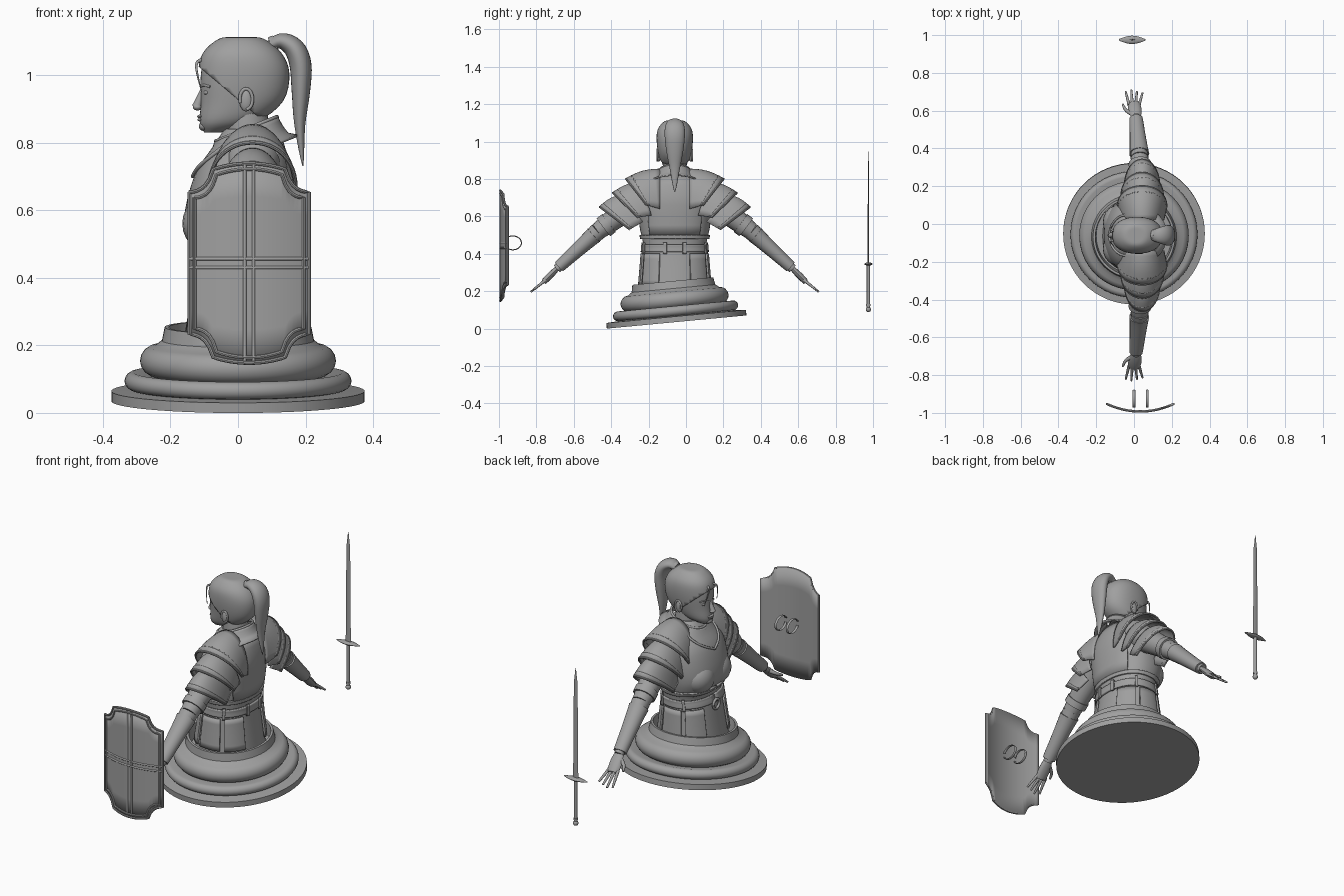
import bpy, bmesh
from math import sin, cos, pi, tau, sqrt, radians, copysign
from mathutils import Vector, Matrix

if "Cube" in bpy.data.objects:
    bpy.data.objects.remove(bpy.data.objects["Cube"], do_unlink=True)

grey = bpy.data.materials.new("stone_grey")
grey.use_nodes = True
shade = (.35, .35, .35, 1)
grey.diffuse_color = shade
grey.node_tree.nodes["Principled BSDF"].inputs["Base Color"].default_value = shade

ORIGIN = Vector()
FIGURE = Vector((0, -.06, 0))  # centre line of the figure
SWORD = Vector((-.01, .975, 0))
X, Y, Z = Vector((1, 0, 0)), Vector((0, 1, 0)), Vector((0, 0, 1))


def finish(name, bm, place=FIGURE, thickness=0):
    bmesh.ops.recalc_face_normals(bm, faces=bm.faces[:])
    mesh = bpy.data.meshes.new(name)
    bm.to_mesh(mesh)
    bm.free()
    mesh.materials.append(grey)
    mesh.shade_smooth()
    mesh.set_sharp_from_angle(angle=radians(38))
    part = bpy.data.objects.new(name, mesh)
    part.location = place
    bpy.context.collection.objects.link(part)
    if thickness:
        modifier = part.modifiers.new("thickness", 'SOLIDIFY')
        modifier.thickness = thickness
        modifier.offset = 0
    return part


def steps(count):
    """Fractions from zero to one."""
    return [i / count for i in range(count + 1)]


def around(count):
    return [tau * i / count for i in range(count)]


def skin(rows, closed=True, caps=True):
    """Join rows of points into a surface."""
    bm = bmesh.new()
    grid = [[bm.verts.new(point) for point in row] for row in rows]
    count = len(grid[0])
    for low, high in zip(grid, grid[1:]):
        for i in range(count if closed else count - 1):
            j = (i + 1) % count
            bm.faces.new((low[i], low[j], high[j], high[i]))
    if closed and caps:
        bm.faces.new(grid[0])
        bm.faces.new(grid[-1])
    return bm


def smooth(keys, parts=4):
    """Pass a smooth curve through the keys."""
    keys = [Vector(key) for key in keys]
    padded = [keys[0], *keys, keys[-1]]
    curve = []
    for a, b, c, d in zip(padded, padded[1:], padded[2:], padded[3:]):
        for t in steps(parts)[:-1]:
            curve.append(b + (c - a) * (t / 2) + (a * 2 - b * 5 + c * 4 - d) * (t * t / 2)
                         + (b * 3 - a - c * 3 + d) * (t ** 3 / 2))
    return curve + [keys[-1]]


def tube(name, path, start, end=None, bulge=0, flat=1, wide=X, sides=12, place=FIGURE, parts=4):
    """Sweep an ellipse whose radius runs from start to end; 'wide' is its unflattened direction."""
    path = smooth(path, parts)
    end = start if end is None else end
    last = len(path) - 1
    rows = []
    for i, point in enumerate(path):
        t = i / last
        radius = start + (end - start) * t + bulge * sin(pi * t)
        along = (path[min(i + 1, last)] - path[max(i - 1, 0)]).normalized()
        v = (wide - along * wide.dot(along)).normalized()
        u = along.cross(v) * flat
        rows.append([point + (u * cos(a) + v * sin(a)) * radius for a in around(sides)])
    return finish(name, skin(rows), place)


def blob(name, centre, radii, place=FIGURE):
    bm = bmesh.new()
    bmesh.ops.create_uvsphere(bm, u_segments=20, v_segments=12, radius=1)
    shape = Matrix.Translation(centre) @ Matrix.Diagonal((*radii, 1))
    bmesh.ops.transform(bm, verts=bm.verts, matrix=shape)
    return finish(name, bm, place)


def outline(level, angle, out=0):
    """Rounded cross-section of a level: height, front, back, half width."""
    height, front, back, half = level
    ease = lambda value: copysign(abs(value) ** .9, value)
    return Vector(((front + back) / 2 + ((back - front) / 2 + out) * ease(cos(angle)),
                   (half + out) * ease(sin(angle)), height))


def body(levels, out=0):
    return skin([[outline(level, a, out) for a in around(48)] for level in smooth(levels)])


# Tilted plinth: slab, two rounded mouldings and a hollow rim
profile = [(.375, 0), (.375, .03)]
for radius, height, bead in ((.31, .06, .026), (.245, .12, .045)):
    profile += [(radius + bead * cos(a), height + bead * sin(a))
                for a in (pi * (t - .5) for t in steps(8))]
profile += [(.225, .18), (.217, .22), (.205, .22), (.2, .15)]
plinth = finish("plinth", skin([[(r * cos(a), r * sin(a), z) for a in around(64)] for r, z in profile]),
                Vector((0, -.05, .035)))
plinth.rotation_euler.x = radians(5.4)

# Torso
torso = [(.16, -.17, .16, .19), (.4, -.13, .13, .17), (.46, -.12, .13, .17), (.56, -.16, .14, .19),
         (.7, -.13, .15, .19), (.78, -.08, .13, .14), (.84, -.04, .11, .07)]
finish("torso", body(torso))


def on_torso(height, angle, out):
    levels = smooth(torso)
    for low, high in zip(levels, levels[1:]):
        if low[0] <= height <= high[0]:
            return outline(low.lerp(high, (height - low[0]) / (high[0] - low[0])), angle, out)


def panel(name, middle, half, bottom, top, out):
    """Plate that follows the torso."""
    rows = [[on_torso(bottom + (top - bottom) * t, middle + half * (2 * s - 1), out) for s in steps(40)]
            for t in steps(6)]
    finish(name, skin(rows, closed=False), thickness=.01)


panel("back_plate", 0, .75, .5, .82, .006)
panel("waist_rim", 0, pi, .48, .5, .006)
panel("belt", 0, pi, .41, .45, .008)
for side in (-1, 1):
    for turn in (.75, 1.55, 2.35):
        panel("tasset", side * turn, .33, .23, .4, .008)
    for turn in (.25, 1.1, 2):
        panel("belt_loop", side * turn, .05, .4, .46, .015)
    blob("breast_plate_side", (-.085, side * .07, .56), (.08, .09, .085))
    tube("neck_trim", [on_torso(.7 + .1 * t, pi - side * t, .004) for t in steps(4)], .006, wide=Z)
tube("buckle", [(-.143, .026 * cos(tau * t), .4 + .026 * sin(tau * t)) for t in steps(8)], .007)

# Neck and standing collar, higher at the nape
tube("neck", [(.035, 0, .76), (.02, 0, .93)], .07, .06, wide=Y, sides=24)
rows = []
for t in steps(5):
    radius = .15 - .06 * sqrt(t)
    rows.append([Vector((.025 + radius * cos(a), (radius - .006 * t) * sin(a),
                         .76 + .08 * t + .4 * radius * cos(a))) for a in around(40)])
finish("collar", skin(rows, caps=False), thickness=.008)
tube("collar_rim", rows[-1] + rows[-1][:1], .006, wide=Z, parts=1)

# Head and swept-back hair
head = [(.83, -.1, -.05, .02), (.86, -.113, .05, .057), (.92, -.11, .125, .077), (1, -.11, .143, .088),
        (1.06, -.095, .12, .082), (1.1, -.05, .07, .05), (1.105, -.01, .03, .02)]
finish("head", body(head))
cap = body(head, out=.006)
bmesh.ops.translate(cap, verts=cap.verts, vec=Z * .004)
bmesh.ops.bisect_plane(cap, geom=cap.verts[:] + cap.edges[:] + cap.faces[:],
                       plane_co=(-.12, 0, 1.03), plane_no=(.85, 0, 1), clear_inner=True)
finish("hair_cap", cap, thickness=.006)
tube("nose", [(-.102, 0, .96), (-.113, 0, .93), (-.122, 0, .905)], .007, .015, wide=Y)
blob("nose_tip", (-.12, 0, .905), (.014, .016, .01))
blob("upper_lip", (-.111, 0, .877), (.01, .024, .006))
blob("lower_lip", (-.11, 0, .868), (.01, .02, .006))
blob("chin", (-.1, 0, .848), (.016, .024, .014))
for side in (-1, 1):
    blob("eye", (-.092, side * .034, .948), (.01, .016, .008))
    tube("brow", [(-.108, side * .014, .965), (-.1, side * .036, .97), (-.082, side * .058, .965)], .004)
    blob("ear", (.024, side * .086, .925), (.02, .012, .033))
    tube("ear_rim", [(.024 + .019 * cos(a), side * .093, .928 + .031 * sin(a))
                     for a in (5 * t - 1.5 for t in steps(6))], .005, wide=Y)
    tube("front_lock", [(-.1, side * .02, 1.045), (-.124, side * .035, 1.03), (-.108, side * .055, .95)],
         .007, .001)
tube("ponytail", [(.085, 0, 1.08), (.125, 0, 1.1), (.165, 0, 1.08), (.185, 0, 1.03), (.186, 0, .95),
                  (.183, 0, .85), (.192, 0, .73)], .02, .002, bulge=.043, flat=.6, wide=Y, sides=24)
tube("hair_tie", [(.098, 0, 1.087), (.112, 0, 1.093)], .026, wide=Y)

# Arms, hands and layered shoulder plates
for side in (-1, 1):
    shoulder, elbow, wrist, knuckles = [Vector((x, side * y, z)) for x, y, z in (
        (.045, .12, .74), (.03, .41, .52), (.01, .63, .32), (0, .7, .25))]
    tube("upper_arm", [shoulder, elbow], .08, .046, sides=20)
    tube("sleeve_cuff", [shoulder.lerp(elbow, t) for t in (.8, .9)], .06, sides=20)
    tube("forearm", [elbow, wrist], .048, .024, sides=20)
    tube("bracer", [elbow.lerp(wrist, t) for t in (.1, .3, .6, .95)], .053, .035, flat=.9, sides=20)
    tube("palm", [wrist, wrist.lerp(knuckles, .5), knuckles], .026, .03, bulge=.007, flat=.5)
    for i in range(4):
        reach = .08 - .008 * abs(i - 1)
        root = knuckles + X * (.0175 * i - .026) - Y * side * .01 + Z * .01
        tip = root + Vector((.7 * root.x, side * reach, -.8 * reach))
        tube("finger", [root, tip], .009, .005)
    base = wrist + Vector((-.025, side * .015, -.02))
    tube("thumb", [base, base + Vector((-.03, side * .02, -.015)), base + Vector((-.045, side * .05, -.03))],
         .012, .005, wide=Z)

    for i in range(3):
        rows = []
        for t in steps(6):
            # each ring arches over the arm between its crest and its foot
            crest = Vector((0, .08 + .1 * i, .85 - .07 * i)).lerp(Vector((0, .26 + .07 * i, .8 - .075 * i)), t)
            foot = Vector((0, .08 + .045 * i, .64 - .035 * i)).lerp(
                Vector((0, .15 + .045 * i, .66 - .065 * i)), t)
            crest.z += .014 * sin(pi * t)
            half = .112 - .018 * i + .016 * t
            rows.append([])
            for a in (pi * (s - .5) for s in steps(24)):
                point = foot.lerp(crest, abs(cos(a)) ** .85)
                rows[-1].append(Vector((.043 + half * sin(a), side * point.y, point.z)))
        finish("shoulder_plate", skin(rows, closed=False), thickness=.01)
        for row in (rows[-1], rows[-2]):
            tube("shoulder_plate_rim", row, .006, wide=Y * side - Z, sides=8, parts=1)

# Shield: bowed panel with a scooped notch at each corner
HALF, MIDDLE, NOTCH = .177, .443, .065


def on_shield(x, z, out=.003):
    return Vector((.033 + x, .04 * (x / HALF) ** 2 - .99 - out, MIDDLE + z))


def rise(x):
    """Half height of the shield at x."""
    x = abs(x)
    if x < HALF - NOTCH:
        return .295 - 1.5 * x * x
    return .275 - sqrt(max(0, NOTCH ** 2 - (HALF - x) ** 2))


across = [HALF * (2 * t - 1) for t in steps(30)]
finish("shield_panel", skin([[on_shield(x, rise(x) * (2 * t - 1), 0) for t in steps(6)] for x in across],
                            closed=False), ORIGIN, .008)
border = [(x, rise(x)) for x in across] + [(x, -rise(x)) for x in reversed(across)]
for name, inset in (("shield_rim", 0), ("shield_inner_rim", .016)):
    ring = [on_shield(x * (1 - inset / HALF), z - copysign(inset, z)) for x, z in border]
    tube(name, ring + ring[:1], .006, wide=Y, sides=8, place=ORIGIN, parts=1)
for shift in (-.013, .013):
    tube("shield_upright", [on_shield(shift, .29 * t) for t in (-1, 1)], .005, wide=Y, place=ORIGIN)
    tube("shield_crossbar", [on_shield(x, shift) for x in across], .005, wide=Y, place=ORIGIN, parts=1)
for x in (0, .07):
    tube("shield_strap", [(x, .046 * cos(a) - .926, .458 + .037 * sin(a))
                          for a in (pi * (1.8 * t - .9) for t in steps(16))], .007, flat=.4, place=ORIGIN)

# Sword
tube("sword_blade", [(0, 0, .34), (0, 0, .88)], .016, .011, flat=.25, sides=4, place=SWORD)
tube("blade_point", [(0, 0, .88), (0, 0, .955)], .011, .001, flat=.25, sides=4, place=SWORD)
tube("sword_guard", [X * (.14 * t - .07) + Z * .345 for t in steps(8)], .004, bulge=.018, flat=.4, wide=Y,
     place=SWORD, parts=1)
tube("sword_grip", [(0, 0, .1), (0, 0, .34)], .009, place=SWORD)
tube("grip_collar", [(0, 0, .12), (0, 0, .13)], .012, place=SWORD)
blob("sword_pommel", (0, 0, .102), (.014, .014, .014), SWORD)
